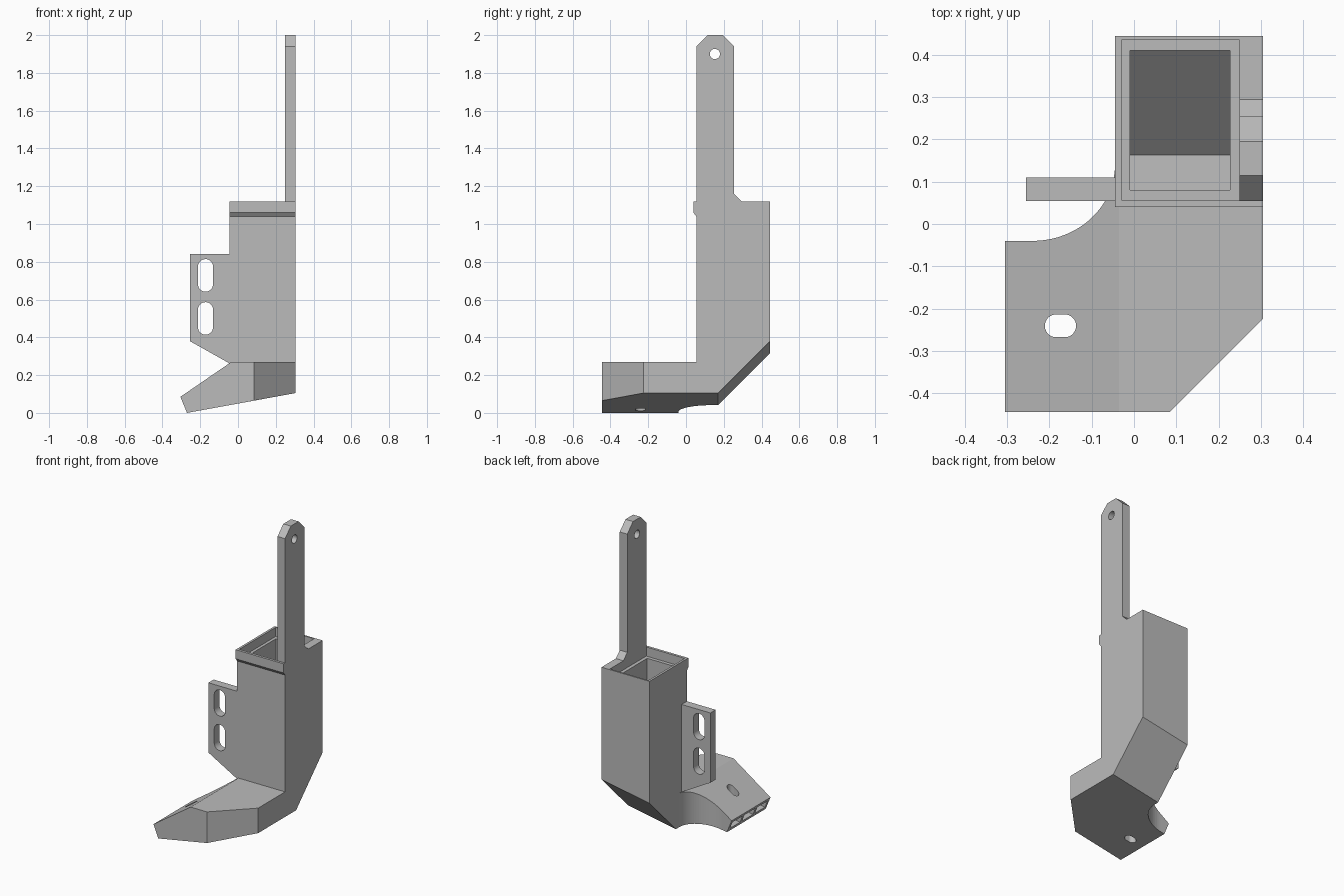
import bpy, bmesh
from math import sin, cos, pi

cube = bpy.data.objects.get("Cube")
if cube:
    bpy.data.objects.remove(cube, do_unlink=True)

grey = bpy.data.materials.new("plain grey")
grey.use_nodes = True
grey.diffuse_color = (0.5, 0.5, 0.5, 1)
grey.node_tree.nodes["Principled BSDF"].inputs["Base Color"].default_value = (0.5, 0.5, 0.5, 1)


def prism(name, outline, axis, lo, hi, move=None):
    """Extrude a 2D outline along one axis; move can reshape each point."""
    bm = bmesh.new()
    rings = []
    for d in (lo, hi):
        ring = []
        for a, b in outline:
            co = {"x": (d, a, b), "y": (a, d, b), "z": (a, b, d)}[axis]
            ring.append(bm.verts.new(move(*co) if move else co))
        rings.append(ring)
        bm.faces.new(ring)
    n = len(outline)
    for i in range(n):
        j = (i + 1) % n
        bm.faces.new((rings[0][i], rings[0][j], rings[1][j], rings[1][i]))
    bmesh.ops.recalc_face_normals(bm, faces=bm.faces)
    mesh = bpy.data.meshes.new(name)
    bm.to_mesh(mesh)
    bm.free()
    mesh.materials.append(grey)
    ob = bpy.data.objects.new(name, mesh)
    bpy.context.collection.objects.link(ob)
    return ob


def combine(ob, other, operation):
    """Apply a boolean and discard the helper."""
    mod = ob.modifiers.new("bool", "BOOLEAN")
    mod.operation, mod.object, mod.solver = operation, other, "EXACT"
    bpy.context.view_layer.update()
    deps = bpy.context.evaluated_depsgraph_get()
    mesh = bpy.data.meshes.new_from_object(ob.evaluated_get(deps))
    ob.modifiers.clear()
    ob.data = mesh
    bpy.data.objects.remove(other, do_unlink=True)


def stadium(cx, cy, hx, hy, steps=12):
    """Outline of a slot with rounded ends; equal half sizes give a circle."""
    r = min(hx, hy)
    pts = []
    for k in range(4):
        sx, sy = ((1, 1), (-1, 1), (-1, -1), (1, -1))[k]
        for i in range(steps):
            t = (k + (i + 0.5) / steps) * pi / 2
            pts.append((cx + sx * (hx - r) + r * cos(t), cy + sy * (hy - r) + r * sin(t)))
    return pts


def arc(rx, ry, steps=20):
    """Concave notch at the inner corner of the foot."""
    return [(-0.24 + rx * cos(i * pi / 2 / steps), 0.14 - ry * sin(i * pi / 2 / steps))
            for i in range(steps + 1)]


def tilt(x, y, z):
    """Lower points follow the sloping underside."""
    return (x, y, z + (x - 0.305) * 0.183 if z < 0.5 else z)


def box_outline(x0, x1, y0, y1):
    return [(x0, y0), (x1, y0), (x1, y1), (x0, y1)]


# Tower and foot: outer skin
duct = prism("duct_body", [(0.055, 0.105), (0.17, 0.105), (0.445, 0.38), (0.445, 1.12), (0.055, 1.12)],
             "x", -0.045, 0.305, tilt)
foot = prism("foot", [(-0.305, 0.085), (-0.27, 0), (0.305, 0.105), (0.305, 0.27), (-0.035, 0.27)],
             "y", -0.445, 0.14)
plan = [(-0.4, -0.5), (0.03, -0.5), (0.31, -0.22), (0.31, 0.2), (-0.045, 0.2)] + arc(0.195, 0.18) + [(-0.4, -0.04)]
combine(foot, prism("plan", plan, "z", -0.1, 0.5), "INTERSECT")
combine(duct, foot, "UNION")

# Air passage in the foot, divided by two ribs and a sleeve round the slot
cavity = prism("cavity", [(-0.33, 0.044), (-0.33, 0.011), (0.283, 0.123), (0.283, 0.246), (-0.035, 0.246)],
               "y", -0.425, 0.14)
inner = [(-0.4, -0.425), (0.077, -0.425), (0.283, -0.217), (0.227, 0.06), (0.227, 0.2), (-0.01, 0.2)]
inner += arc(0.215, 0.2) + [(-0.4, -0.06)]
combine(cavity, prism("inner_plan", inner, "z", -0.1, 0.5), "INTERSECT")
for y in (-0.31, -0.175):
    combine(cavity, prism("rib", box_outline(-0.4, -0.1, y - 0.01, y + 0.01), "z", -0.1, 0.5), "DIFFERENCE")
combine(cavity, prism("sleeve", stadium(-0.174, -0.241, 0.055, 0.045), "z", -0.1, 0.5), "DIFFERENCE")
combine(duct, cavity, "DIFFERENCE")

# Tower shaft, stepped mouth and foot slot
shaft = prism("shaft", [(0.08, 0.127), (0.163, 0.127), (0.41, 0.377), (0.41, 1.2), (0.08, 1.2)],
              "x", -0.01, 0.227, tilt)
combine(duct, shaft, "DIFFERENCE")
combine(duct, prism("mouth", box_outline(-0.03, 0.25, 0.057, 0.435), "z", 1.06, 1.2), "DIFFERENCE")
combine(duct, prism("slot", stadium(-0.174, -0.241, 0.037, 0.027), "z", -0.1, 0.5), "DIFFERENCE")

# Lip along the front of the mouth
prism("front_lip", [(0.055, 1.04), (0.04, 1.06), (0.04, 1.12), (0.055, 1.12)], "x", -0.045, 0.305)

# Mounting tab with two slots
tab = prism("mounting_tab", [(-0.255, 0.38), (-0.045, 0.262), (-0.045, 0.84), (-0.255, 0.84)], "y", 0.055, 0.11)
for z in (0.5, 0.728):
    combine(tab, prism("tab_slot", stadium(-0.172, z, 0.04, 0.086), "y", 0, 0.2), "DIFFERENCE")

# Tall arm with a pin hole
arm = prism("tall_arm", [(0.055, 1.12), (0.295, 1.12), (0.255, 1.16), (0.255, 1.94), (0.195, 2),
                         (0.115, 2), (0.055, 1.94)], "x", 0.25, 0.305)
combine(arm, prism("pin_hole", stadium(0.153, 1.9, 0.027, 0.027), "x", 0.2, 0.4), "DIFFERENCE")
